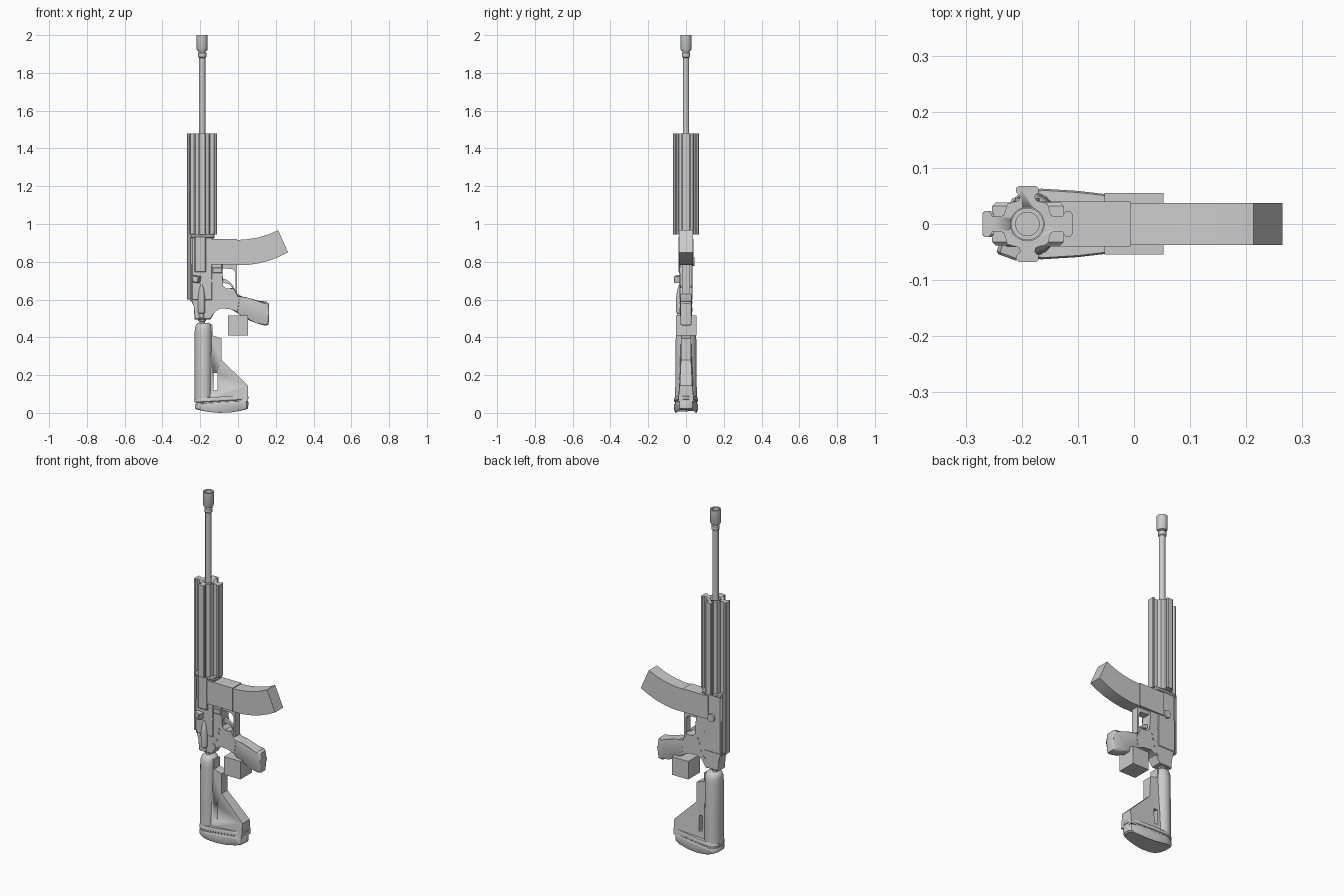
import bpy, bmesh
from math import sin, cos, pi, radians

AX = -0.19  # x of the bore axis


def finish(name, bm, angle=35):
    bmesh.ops.recalc_face_normals(bm, faces=bm.faces)
    me = bpy.data.meshes.new(name)
    bm.to_mesh(me)
    bm.free()
    ob = bpy.data.objects.new(name, me)
    bpy.context.collection.objects.link(ob)
    bpy.ops.object.select_all(action='DESELECT')
    ob.select_set(True)
    bpy.context.view_layer.objects.active = ob
    bpy.ops.object.shade_smooth_by_angle(angle=radians(angle))
    return ob


def loft(name, rings, angle=35):
    """Skin closed rings of equal size and cap both ends."""
    bm = bmesh.new()
    vs = [[bm.verts.new(p) for p in r] for r in rings]
    n = len(rings[0])
    for a, b in zip(vs, vs[1:]):
        for i in range(n):
            j = (i + 1) % n
            bm.faces.new((a[i], a[j], b[j], b[i]))
    bm.faces.new(vs[0][::-1])
    bm.faces.new(vs[-1])
    return finish(name, bm, angle)


def plate(name, pts, half, y=0.0, bevel=0.0, seg=3):
    """Side profile (x, z) extruded in y, rims optionally rounded."""
    bm = bmesh.new()
    a = [bm.verts.new((px, y - half, pz)) for px, pz in pts]
    b = [bm.verts.new((px, y + half, pz)) for px, pz in pts]
    n = len(pts)
    bm.faces.new(a)
    bm.faces.new(b[::-1])
    for i in range(n):
        j = (i + 1) % n
        bm.faces.new((a[i], b[i], b[j], a[j]))
    if bevel:
        rim = [e for e in bm.edges if abs(e.verts[0].co.y - e.verts[1].co.y) < 1e-6]
        bmesh.ops.bevel(bm, geom=rim, offset=bevel, segments=seg, profile=0.5, affect='EDGES')
    return finish(name, bm)


def box(name, x0, x1, y0, y1, z0, z1, bevel=0.0):
    return plate(name, [(x0, z0), (x1, z0), (x1, z1), (x0, z1)], (y1 - y0) / 2, (y0 + y1) / 2, bevel, 1)


def oval(cx, cy, rx, ry, z, n=24):
    return [(cx + rx * cos(2 * pi * i / n), cy + ry * sin(2 * pi * i / n), z) for i in range(n)]


def turned(name, profile):
    return loft(name, [oval(AX, 0, r, r, z) for r, z in profile])


def pin(name, x, z, r, y0, y1, n=16):
    return loft(name, [[(x + r * cos(2 * pi * i / n), y, z + r * sin(2 * pi * i / n))
                        for i in range(n)] for y in (y0, y1)])


def cut(ob, cutter):
    cutter.hide_render = True
    m = ob.modifiers.new('cut', 'BOOLEAN')
    m.operation, m.object, m.solver = 'DIFFERENCE', cutter, 'EXACT'
    bpy.context.view_layer.objects.active = ob
    bpy.ops.object.modifier_apply(modifier=m.name)
    bpy.data.objects.remove(cutter)


# Barrel and hollow muzzle
turned('barrel', [(0.017, 0.92), (0.017, 1.89)])
turned('muzzle_neck', [(0.017, 1.88), (0.022, 1.885), (0.022, 1.905), (0.018, 1.91), (0.018, 1.93)])
turned('muzzle', [(0.024, 1.915), (0.029, 1.925), (0.029, 2.0), (0.021, 2.0), (0.021, 1.93)])

# Four-rail handguard
section = []
for k in range(4):
    tip = 0.080 if k % 2 == 0 else 0.068
    w = 0.023 if k % 2 == 0 else 0.020
    arm = [(0.036, 0.036), (0.042, 0.015), (tip - 0.018, 0.013), (tip - 0.012, w), (tip - 0.004, w), (tip, w - 0.005)]
    side = [(u, -v) for u, v in arm] + [(u, v) for u, v in arm[:0:-1]]
    c, s = round(cos(k * pi / 2)), round(sin(k * pi / 2))
    section += [(AX + u * c - v * s, u * s + v * c) for u, v in side]
guard = loft('handguard', [[(x, y, z) for x, y in section] for z in (0.945, 1.48)])
cut(guard, turned('bore_cutter', [(0.030, 1.38), (0.030, 1.6)]))

# Receiver: top rail, upper, collar, lower
box('receiver_rail', -0.27, -0.25, -0.023, 0.023, 0.60, 0.95, 0.004)
box('rail_neck', -0.258, -0.24, -0.013, 0.013, 0.60, 0.95)
box('upper_receiver', -0.252, -0.13, -0.034, 0.034, 0.59, 0.94, 0.010)
box('receiver_collar', -0.253, -0.125, -0.038, 0.038, 0.925, 0.947, 0.006)
box('side_cover', -0.23, -0.17, -0.041, -0.02, 0.745, 0.935, 0.004)
plate('lower_receiver', [(-0.253, 0.61), (-0.23, 0.565), (-0.23, 0.495), (-0.145, 0.495), (-0.125, 0.54),
                         (-0.09, 0.558), (-0.04, 0.553), (0.0, 0.53), (0.01, 0.60), (-0.012, 0.63),
                         (-0.022, 0.665), (-0.045, 0.654), (-0.065, 0.656), (-0.083, 0.672),
                         (-0.083, 0.79), (-0.253, 0.79)], 0.031, 0, 0.004, 1)

# Trigger and its guard
plate('trigger_guard', [(-0.09, 0.79), (-0.004, 0.79), (-0.004, 0.62), (-0.014, 0.62), (-0.014, 0.745),
                        (-0.03, 0.762), (-0.09, 0.765)], 0.022)
plate('trigger', [(-0.09, 0.715), (-0.06, 0.705), (-0.04, 0.69), (-0.024, 0.668),
                  (-0.032, 0.666), (-0.05, 0.683), (-0.09, 0.69)], 0.008)

# Magazine well and curved magazine
box('magazine_well', -0.17, -0.006, -0.040, 0.040, 0.785, 0.92)
plate('magazine', [(-0.02, 0.915), (0.04, 0.918), (0.10, 0.927), (0.16, 0.944), (0.213, 0.967),
                   (0.265, 0.85), (0.215, 0.825), (0.165, 0.806), (0.11, 0.792), (0.05, 0.783), (-0.02, 0.784)],
      0.037, 0)

# Pistol grip
plate('grip', [(-0.03, 0.64), (0.0, 0.628), (0.045, 0.598), (0.15, 0.59), (0.163, 0.578), (0.165, 0.53),
               (0.162, 0.465), (0.14, 0.462), (0.09, 0.478), (0.045, 0.495), (0.01, 0.52), (-0.04, 0.552)],
      0.030, 0, 0.013, 4)

# Loose block below the grip
box('block', -0.053, 0.053, -0.054, 0.055, 0.41, 0.515)

# Receiver controls
handle = box('charging_lever', -0.018, 0.018, -0.025, 0.025, -0.018, 0.018, 0.004)
handle.location = (-0.218, -0.036, 0.708)
handle.rotation_euler = (0, radians(10), radians(-20))
loft('side_plunger', [oval(AX - 0.003, -0.030, r, r * 1.2, z) for r, z in
                      ((0.013, 0.505), (0.013, 0.525), (0.018, 0.53), (0.020, 0.60), (0.014, 0.65), (0.005, 0.68))])
box('bolt_catch', -0.135, -0.085, -0.038, 0.0, 0.74, 0.77, 0.003)
for i, (x, z, r) in enumerate([(-0.135, 0.548, 0.011), (-0.115, 0.585, 0.006), (-0.105, 0.625, 0.007),
                               (-0.098, 0.652, 0.005), (-0.14, 0.70, 0.007)]):
    pin(f'receiver_pin_{i + 1}', x, z, r, -0.035, 0.035)
pin('release_button', -0.19, 0.80, 0.022, 0.02, 0.046)

# Stock: tube, rounded body, web with slot
turned('buffer_tube', [(0.015, 0.44), (0.015, 0.485), (0.021, 0.487), (0.021, 0.51)])
loft('stock_body', [oval(-0.182, 0, rx, ry, z, 32) for rx, ry, z in
                    ((0.048, 0.058, 0.06), (0.048, 0.056, 0.2), (0.048, 0.054, 0.42), (0.046, 0.051, 0.45),
                     (0.040, 0.044, 0.468), (0.030, 0.033, 0.476))], 50)
web = plate('stock_web', [(-0.18, 0.06), (-0.18, 0.462), (-0.135, 0.462), (-0.135, 0.41), (-0.088, 0.395),
                          (-0.086, 0.28), (0.052, 0.145), (0.052, 0.06)], 0.03)
for v in web.data.vertices:
    v.co.y *= 1.4 if v.co.z < 0.1 else 1.1 if v.co.z < 0.2 else 0.9
cut(web, box('slot_cutter', -0.130, -0.108, -0.1, 0.1, 0.12, 0.21))

# Butt pad with a groove and a convex heel
half = [(-0.229, 0.022), (-0.217, 0.045), (-0.195, 0.059), (-0.165, 0.063), (-0.10, 0.059), (-0.04, 0.052),
        (0.02, 0.043), (0.045, 0.034), (0.055, 0.016)]
egg = half + [(x, -y) for x, y in half[::-1]]


def pad_ring(scale, z, tilt):
    return [(-0.087 + (x + 0.087) * scale, y * scale, z + tilt * ((x + 0.087) / 0.14) ** 2
             + (0.008 * (x + 0.087) / 0.14 if z > 0.03 else 0)) for x, y in egg]


loft('butt_pad', [pad_ring(s, z, t) for s, z, t in
                  ((0.93, 0.0, 0.018), (0.99, 0.008, 0.016), (1.0, 0.045, 0.004), (0.98, 0.052, 0.002),
                   (0.94, 0.055, 0.0), (0.94, 0.062, 0.0), (1.0, 0.065, 0.0), (1.0, 0.078, 0.0), (0.95, 0.086, 0.0))])
